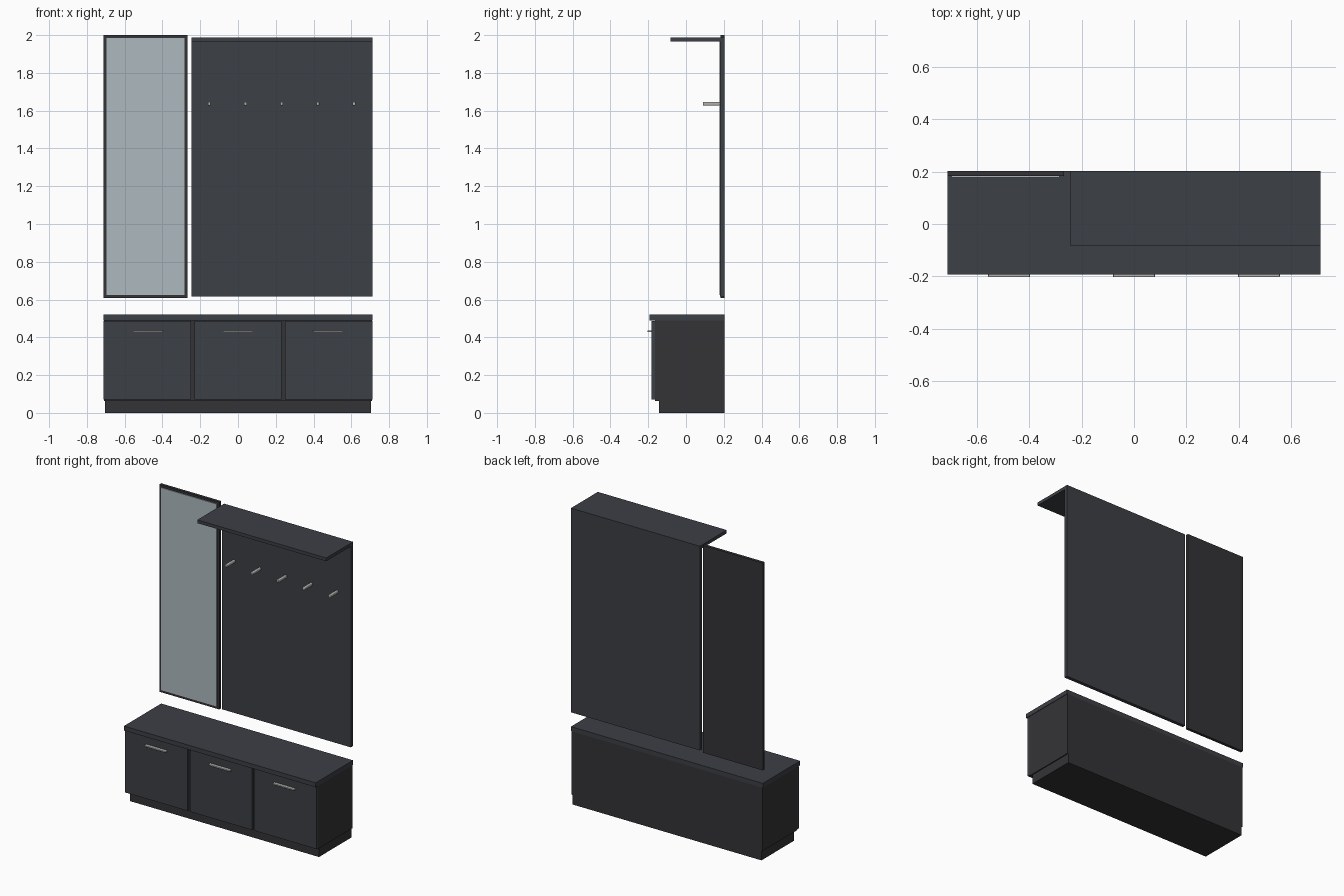
import bpy

if "Cube" in bpy.data.objects:
    bpy.data.objects.remove(bpy.data.objects["Cube"])


def material(name, rgb):
    m = bpy.data.materials.new(name)
    m.diffuse_color = (*rgb, 1)
    m.use_nodes = True
    m.node_tree.nodes["Principled BSDF"].inputs["Base Color"].default_value = m.diffuse_color
    return m


PANEL = material("dark_panel", (0.046, 0.050, 0.060))
CARCASS = material("dark_carcass", (0.034, 0.034, 0.037))
METAL = material("brushed_metal", (0.45, 0.45, 0.43))
GLASS = material("mirror_glass", (0.42, 0.49, 0.52))


def box(name, x, y, z, mat, bevel=0.0):
    """Box from (min, max) ranges on each axis, optionally with rounded edges."""
    bpy.ops.mesh.primitive_cube_add(
        size=1, location=[(a + b) / 2 for a, b in (x, y, z)])
    ob = bpy.context.object
    ob.name = name
    ob.scale = [b - a for a, b in (x, y, z)]
    bpy.ops.object.transform_apply(location=False, rotation=False, scale=True)
    ob.data.materials.append(mat)
    if bevel:
        mod = ob.modifiers.new("rounded_edges", "BEVEL")
        mod.width = bevel
        mod.segments = 3
        bpy.ops.object.shade_smooth_by_angle()
    return ob


W, BACK = 0.713, 0.203

# Low cabinet
box("plinth", (-0.703, 0.703), (-0.144, BACK), (0, 0.064), CARCASS)
box("cabinet_body", (-0.710, 0.710), (-0.163, BACK), (0.064, 0.49), CARCASS)
box("cabinet_top", (-W, W), (-0.193, BACK), (0.49, 0.52), PANEL)

# Doors with bar handles
for i, (x0, x1) in enumerate([(-0.711, -0.248), (-0.231, 0.231), (0.248, 0.711)]):
    box(f"door_{i + 1}", (x0, x1), (-0.182, -0.164), (0.07, 0.486), PANEL)
    c = (i - 1) * 0.477
    box(f"door_handle_{i + 1}", (c - 0.08, c + 0.08), (-0.203, -0.180),
        (0.427, 0.437), METAL, 0.003)

# Coat panel with hat shelf and hooks
box("coat_panel", (-0.245, W), (0.179, BACK), (0.616, 1.988), PANEL)
box("hat_shelf", (-0.245, W), (-0.082, 0.179), (1.966, 1.988), PANEL)
for i in range(5):
    c = -0.152 + i * 0.1915
    box(f"coat_hook_{i + 1}", (c - 0.008, c + 0.008), (0.089, 0.180),
        (1.627, 1.647), METAL, 0.005)

# Wall mirror
box("mirror_frame", (-W, -0.267), (0.183, BACK), (0.607, 2.0), CARCASS)
box("mirror_glass", (-0.697, -0.284), (0.178, 0.184), (0.624, 1.984), GLASS)
